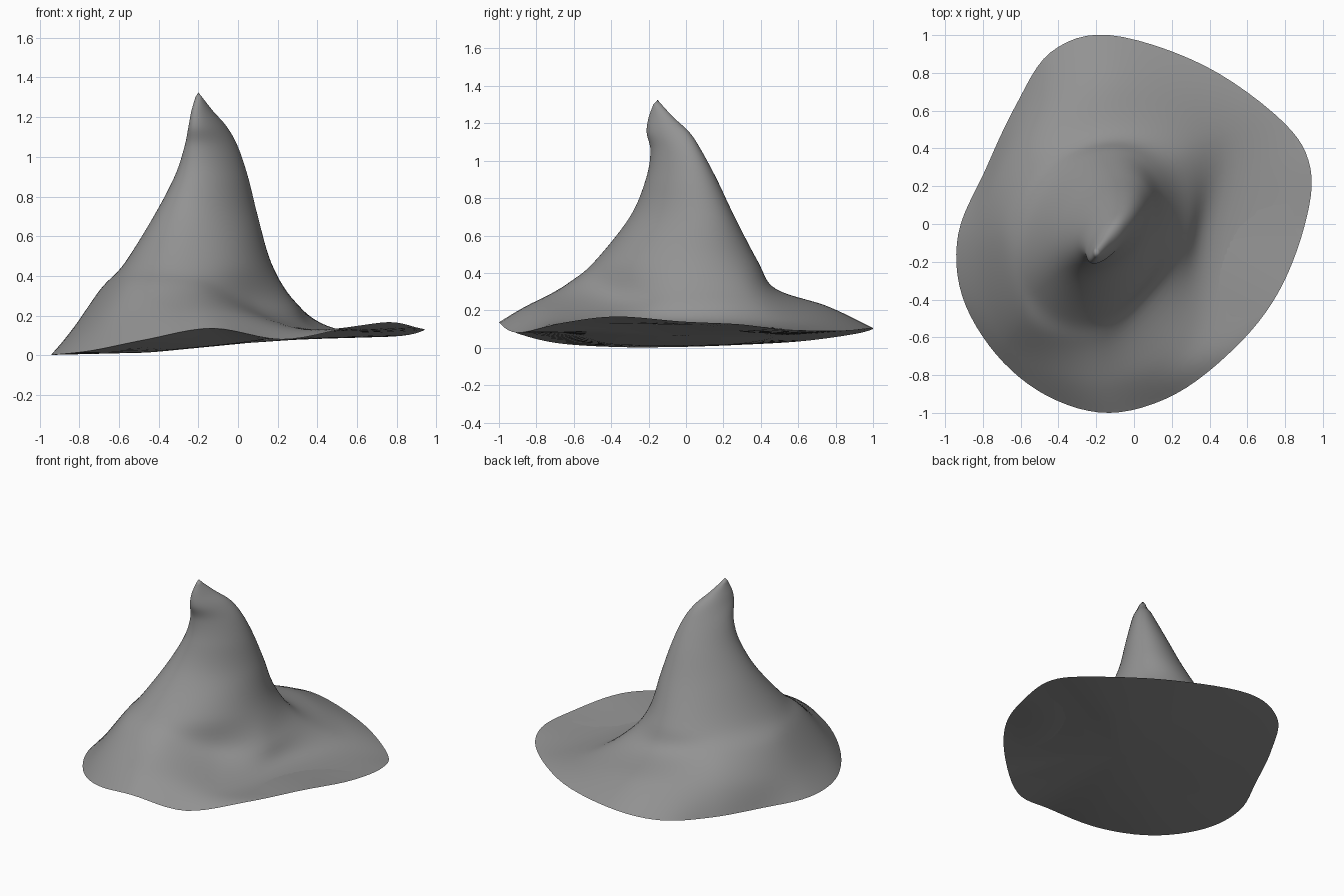
import bpy, bmesh, math
from mathutils import Vector

if "Cube" in bpy.data.objects:
    bpy.data.objects.remove(bpy.data.objects["Cube"])

SEGS, STEPS = 96, 7


def catmull(a, b, c, d, t):
    return 0.5 * (2 * b + (c - a) * t + (2 * a - 5 * b + 4 * c - d) * t * t
                  + (3 * b - a - 3 * c + d) * t ** 3)


def closed_ring(points):
    """Smooth closed loop through a few points, starting at +x, anticlockwise."""
    p = [Vector(q) for q in points]
    n, out = len(p), []
    for i in range(SEGS):
        u = i * n / SEGS
        k = int(u)
        out.append(catmull(p[k - 1], p[k], p[(k + 1) % n], p[(k + 2) % n], u - k))
    return out


def oval_ring(z, x0, x1, y0, y1, skew):
    """Level oval filling the x and y extents, stretched along the diagonal by skew."""
    return [Vector(((x0 + x1) / 2 + (x1 - x0) / 2 * math.cos(a - skew),
                    (y0 + y1) / 2 + (y1 - y0) / 2 * math.sin(a + skew), z))
            for a in (i * math.tau / SEGS for i in range(SEGS))]


# Wavy brim edge
rim = closed_ring([
    (.90, -.02, .14), (.935, .29, .125), (.79, .54, .095), (.37, .84, .09),
    (-.13, 1.0, .105), (-.44, .91, .075), (-.63, .62, .035), (-.79, .28, .015),
    (-.93, -.05, .004), (-.91, -.38, .004), (-.73, -.69, .025), (-.46, -.91, .08),
    (-.13, -1, .136), (.22, -.90, .08), (.54, -.65, .135), (.76, -.37, .167)])
# Drooping brim, flat on the right and puffed elsewhere
brim = closed_ring([
    (.43, -.05, .13), (.46, .5, .14), (-.12, .76, .22), (-.58, .48, .2),
    (-.82, -.08, .15), (-.67, -.63, .14), (-.18, -.85, .225), (.3, -.6, .14)])
# Foot of the crown
foot = closed_ring([
    (.28, -.05, .26), (.23, .35, .28), (-.12, .485, .31), (-.5, .33, .34),
    (-.69, -.05, .335), (-.56, -.52, .34), (-.2, -.62, .34), (.1, -.37, .25)])
# Bent crown up to the crooked tip
crown = [oval_ring(*r) for r in [
    (.46, -.575, .17, -.49, .385, .12), (.70, -.425, .10, -.30, .26, .17),
    (.90, -.32, .05, -.215, .165, .2), (1.05, -.27, 0, -.19, .085, .26),
    (1.15, -.25, -.055, -.21, .02, .32), (1.23, -.235, -.125, -.20, -.065, .3),
    (1.30, -.215, -.18, -.175, -.13, 0)]]
apex = Vector((-.2, -.152, 1.325))
keys = [rim, brim, foot] + crown
# Gently sagging underside
below = closed_ring([
    (.45, -.03, .118), (.37, .25, .085), (-.02, .47, .06), (-.38, .27, .02),
    (-.52, -.08, .012), (-.42, -.4, .02), (0, -.52, .062), (.32, -.38, .11)])

# Smooth between the key rings
rings = [below]
for k in range(len(keys) - 1):
    quad = [keys[min(max(k + o, 0), len(keys) - 1)] for o in (-1, 0, 1, 2)]
    for s in range(STEPS):
        rings.append([catmull(*(q[i] for q in quad), s / STEPS) for i in range(SEGS)])
rings.append(keys[-1])

# Skin the rings, close the tip and the underside
bm = bmesh.new()
loops = [[bm.verts.new(v) for v in ring] for ring in rings]
tip = bm.verts.new(apex)
under = bm.verts.new((.05, -.08, .062))
for i in range(SEGS):
    j = (i + 1) % SEGS
    for lo, hi in zip(loops, loops[1:]):
        bm.faces.new((lo[i], lo[j], hi[j], hi[i]))
    bm.faces.new((loops[-1][i], loops[-1][j], tip))
    bm.faces.new((loops[0][j], loops[0][i], under))
mesh = bpy.data.meshes.new("pointed_hat")
bm.to_mesh(mesh)
bm.free()
hat = bpy.data.objects.new("pointed_hat", mesh)
bpy.context.collection.objects.link(hat)

# Dark grey felt
felt = bpy.data.materials.new("dark_felt")
felt.diffuse_color = (.29, .29, .29, 1)
felt.use_nodes = True
felt.node_tree.nodes["Principled BSDF"].inputs["Base Color"].default_value = felt.diffuse_color
mesh.materials.append(felt)
bpy.context.view_layer.objects.active = hat
hat.select_set(True)
bpy.ops.object.shade_smooth_by_angle(angle=math.radians(60))
